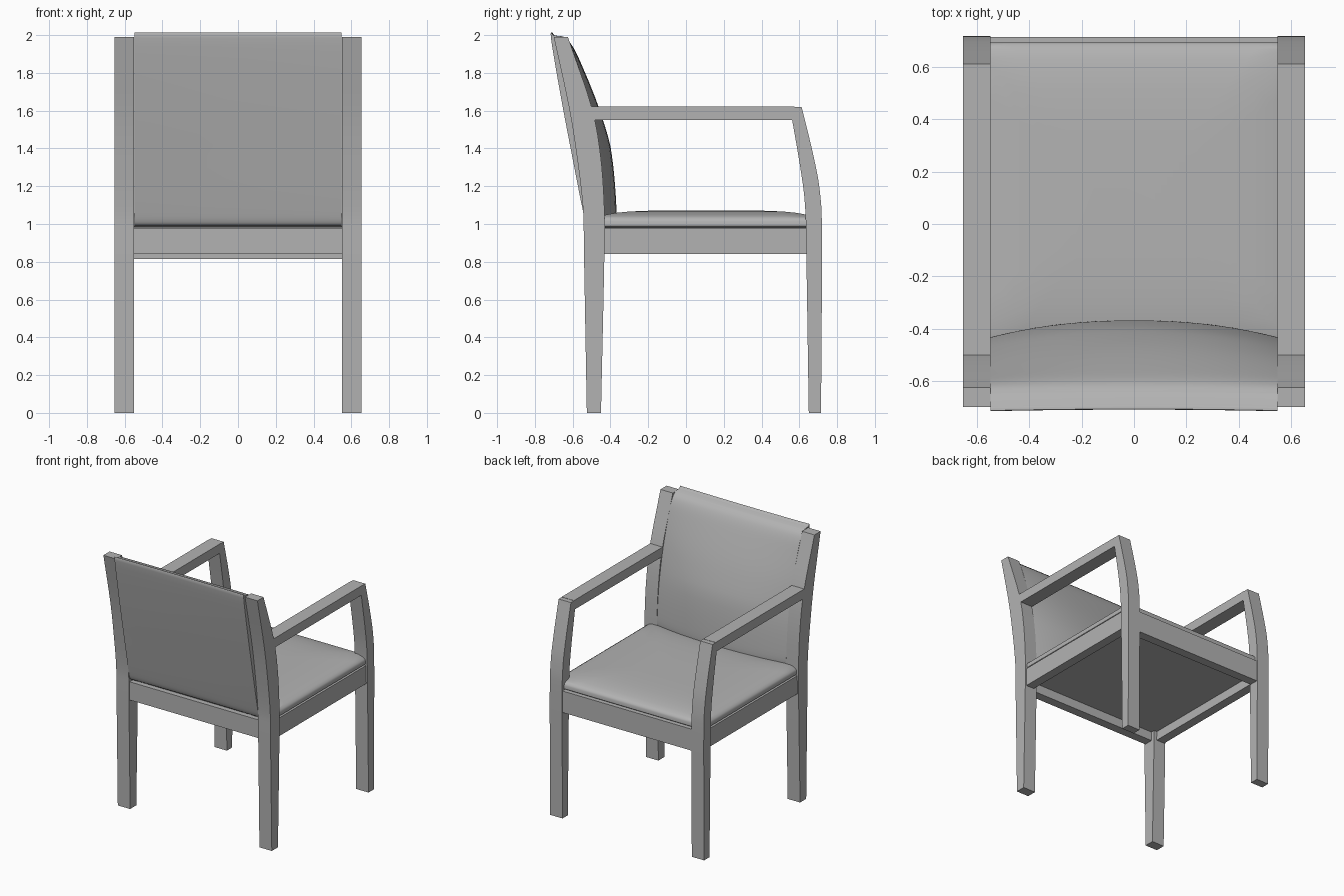
import bpy, bmesh
from mathutils import Vector

if "Cube" in bpy.data.objects:
    bpy.data.objects.remove(bpy.data.objects["Cube"])

grey = bpy.data.materials.new("plain grey")
grey.use_nodes = True
grey.diffuse_color = (0.45, 0.45, 0.45, 1)
grey.node_tree.nodes["Principled BSDF"].inputs["Base Color"].default_value = (0.45, 0.45, 0.45, 1)


def finish(bm, name, smooth=None):
    bmesh.ops.recalc_face_normals(bm, faces=bm.faces)
    mesh = bpy.data.meshes.new(name)
    bm.to_mesh(mesh)
    bm.free()
    mesh.materials.append(grey)
    ob = bpy.data.objects.new(name, mesh)
    bpy.context.collection.objects.link(ob)
    if smooth:
        bpy.ops.object.select_all(action='DESELECT')
        ob.select_set(True)
        bpy.context.view_layer.objects.active = ob
        bpy.ops.object.shade_smooth_by_angle(angle=smooth)
    return ob


def loft(name, rings, smooth=None):
    """Skin closed rings of equal length and cap both ends."""
    bm = bmesh.new()
    rows = [[bm.verts.new(p) for p in ring] for ring in rings]
    n = len(rows[0])
    for a, b in zip(rows, rows[1:]):
        for i in range(n):
            j = (i + 1) % n
            bm.faces.new((a[i], a[j], b[j], b[i]))
    bm.faces.new(rows[0])
    bm.faces.new(rows[-1])
    return finish(bm, name, smooth)


def box(name, x0, x1, y0, y1, z0, z1):
    return loft(name, [[(x0, y0, z), (x1, y0, z), (x1, y1, z), (x0, y1, z)] for z in (z0, z1)])


def curve(points, steps=5):
    """Smooth curve through the given (y, z) points."""
    pts = [Vector(p) for p in points]
    pts = [2 * pts[0] - pts[1]] + pts + [2 * pts[-1] - pts[-2]]
    out = []
    for a, b, c, d in zip(pts, pts[1:], pts[2:], pts[3:]):
        for k in range(steps):
            t = k / steps
            out.append(b + (c - a) * t / 2 + (2 * a - 5 * b + 4 * c - d) * t * t / 2
                       + (3 * b - a - 3 * c + d) * t ** 3 / 2)
    return out + [pts[-2]]


def post(name, inner, outer, x0, x1):
    """Curved leg: skin between its two side-profile edges."""
    rings = [[(x0, a.x, a.y), (x1, a.x, a.y), (x1, b.x, b.y), (x0, b.x, b.y)]
             for a, b in zip(curve(inner), curve(outer))]
    return loft(name, rings, 0.5)


# Legs, arms and side rails, once per side
back_inner = [(-.45, 0), (-.432, .84), (-.432, 1.08), (-.452, 1.36), (-.50, 1.62), (-.625, 1.99)]
back_outer = [(-.525, 0), (-.54, .84), (-.545, 1.08), (-.578, 1.36), (-.62, 1.62), (-.70, 1.99)]
front_inner = [(.65, 0), (.637, .84), (.63, 1.1), (.605, 1.3), (.55, 1.62)]
front_outer = [(.715, 0), (.72, .9), (.71, 1.16), (.675, 1.36), (.612, 1.62)]
for side, s in (("left", 1), ("right", -1)):
    x0, x1 = sorted((s * .55, s * .655))
    post(side + "_back_leg", back_inner, back_outer, x0, x1)
    post(side + "_front_leg", front_inner, front_outer, x0, x1)
    box(side + "_armrest", x0, x1, -.53, .575, 1.55, 1.622)
    r0, r1 = sorted((s * .575, s * .645))
    box(side + "_side_rail", r0, r1, -.48, .66, .84, .98)

# Front and back rails and the panel under the seat
box("front_rail", -.57, .57, .645, .715, .815, .98)
box("back_rail", -.57, .57, -.53, -.46, .84, .98)
box("seat_base", -.6, .6, -.49, .67, .91, .985)

# Seat cushion: shrinking rings with a gently domed top
rings = []
for inset, z in ((.012, .98), (0, .99), (0, 1.015), (.006, 1.028), (.025, 1.04),
                 (.06, 1.05), (.11, 1.059), (.18, 1.066), (.27, 1.07), (.4, 1.072)):
    hx, y0, y1 = .64 - inset, -.48 + inset, .695 - inset
    ring = []
    for cx, cy, nx, ny in ((hx, y1, -1, 0), (-hx, y1, 0, -1), (-hx, y0, 1, 0), (hx, y0, 0, 1)):
        length = 2 * hx if nx else y1 - y0
        ring += [(cx + nx * length * k / 8, cy + ny * length * k / 8, z) for k in range(8)]
    rings.append(ring)
loft("seat_cushion", rings, 0.7)

# Backrest cushion: side profile swept across, bulging forward in the middle
front = curve([(-.46, 1.0), (-.438, 1.03), (-.435, 1.12), (-.457, 1.36), (-.507, 1.62),
               (-.575, 1.85), (-.615, 1.95), (-.655, 1.993)])
back = curve([(-.70, 1.998), (-.715, 1.985), (-.66, 1.66), (-.603, 1.36), (-.55, 1.09),
              (-.53, 1.01), (-.51, .99)])
rings = []
steps = 24
for k in range(steps + 1):
    u = 2 * k / steps - 1
    u = u * (1.5 - .5 * u * u)
    bulge = .065 * (1 - abs(u) ** 2.2)
    ring = [(.549 * u, p.x + bulge * min(1, (2.03 - p.y) / .6), p.y) for p in front]
    ring += [(.549 * u, p.x + .006 * (1 - u * u), p.y) for p in back]
    rings.append(ring)
loft("backrest_cushion", rings, 0.7)
